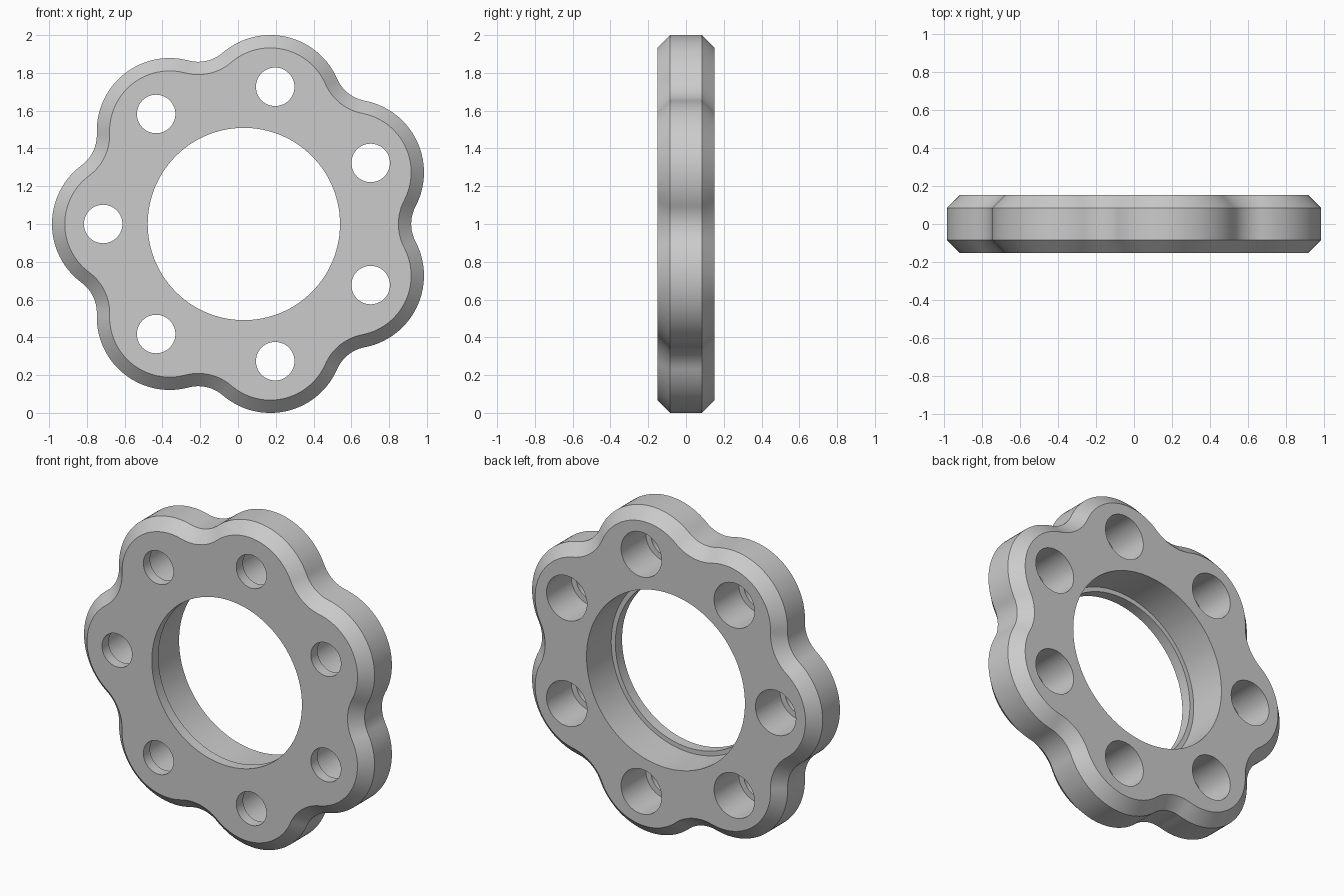
import bpy, bmesh
from math import sin, cos, pi, asin, sqrt

cube = bpy.data.objects.get("Cube")
if cube:
    bpy.data.objects.remove(cube, do_unlink=True)

LOBES = 7
STEP = 2 * pi / LOBES
CX, CZ = 0.031, 1.0                 # ring centre
LOBE_DIST, LOBE_R, VALLEY_R = 0.63, 0.386, 0.2
HALF, CHAMFER = 0.152, 0.068        # half thickness and edge chamfer
LEDGE = -HALF + 0.065               # depth of the steps behind the front face
HOLE_DIST = 0.745


def arc(cx, cz, r, a0, a1, n):
    """n points along an arc, without its end point."""
    return [(cx + r * cos(a0 + (a1 - a0) * i / n),
             cz + r * sin(a0 + (a1 - a0) * i / n)) for i in range(n)]


def circle(cx, cz, r, n):
    return arc(cx, cz, r, 0, 2 * pi, n)


def lobed_outline(inset):
    """Round lobes joined by concave fillets, moved inward by inset."""
    half_gap = LOBE_DIST * sin(STEP / 2)
    reach = LOBE_R + VALLEY_R
    lean = asin(half_gap / reach)
    valley_dist = LOBE_DIST * cos(STEP / 2) + sqrt(reach ** 2 - half_gap ** 2)
    sweep = STEP / 2 + lean
    pts = []
    for k in range(LOBES):
        a = pi + k * STEP
        v = a + STEP / 2
        pts += arc(CX + LOBE_DIST * cos(a), CZ + LOBE_DIST * sin(a),
                   LOBE_R - inset, a - sweep, a + sweep, 28)
        pts += arc(CX + valley_dist * cos(v), CZ + valley_dist * sin(v),
                   VALLEY_R + inset, v + pi + lean, v + pi - lean, 14)
    return pts


bm = bmesh.new()


def ring(points, y):
    return [bm.verts.new((x, y, z)) for x, z in points]


def skin(rings):
    """Join rings into a wall; return the edges of its first and last ring."""
    n = len(rings[0])
    for a, b in zip(rings, rings[1:]):
        for i in range(n):
            j = (i + 1) % n
            bm.faces.new((a[i], a[j], b[j], b[i]))
    return [[bm.edges.get((r[i], r[(i + 1) % n])) for i in range(n)]
            for r in (rings[0], rings[-1])]


def stepped_hole(x, z, front_r, back_r, n):
    small, large = circle(x, z, front_r, n), circle(x, z, back_r, n)
    return skin([ring(small, -HALF), ring(small, LEDGE),
                 ring(large, LEDGE), ring(large, HALF)])


# Chamfered outer wall
outer, inner = lobed_outline(0), lobed_outline(CHAMFER)
front, back = skin([ring(inner, -HALF), ring(outer, -HALF + CHAMFER),
                    ring(outer, HALF - CHAMFER), ring(inner, HALF)])

# Central bore with front lip, and a counterbored bolt hole in each lobe
holes = [stepped_hole(CX, CZ, 0.509, 0.537, 128)]
for k in range(LOBES):
    a = pi + k * STEP
    holes.append(stepped_hole(CX + HOLE_DIST * cos(a), CZ + HOLE_DIST * sin(a),
                              0.102, 0.137, 48))
for f, b in holes:
    front += f
    back += b

# Flat front and back faces
for edges, facing in ((front, -1), (back, 1)):
    bmesh.ops.triangle_fill(bm, use_beauty=True, use_dissolve=False,
                            edges=edges, normal=(0, facing, 0))
bmesh.ops.recalc_face_normals(bm, faces=bm.faces)

mesh = bpy.data.meshes.new("lobed_flange")
bm.to_mesh(mesh)
bm.free()
flange = bpy.data.objects.new("lobed_flange", mesh)
bpy.context.collection.objects.link(flange)

# Plain grey
grey = bpy.data.materials.new("light_grey")
grey.use_nodes = True
colour = (0.6, 0.6, 0.6, 1)
grey.diffuse_color = colour
grey.node_tree.nodes["Principled BSDF"].inputs["Base Color"].default_value = colour
mesh.materials.append(grey)

# Smooth curved walls, crisp chamfers
bpy.ops.object.select_all(action="DESELECT")
flange.select_set(True)
bpy.context.view_layer.objects.active = flange
bpy.ops.object.shade_smooth_by_angle(angle=pi / 6)
